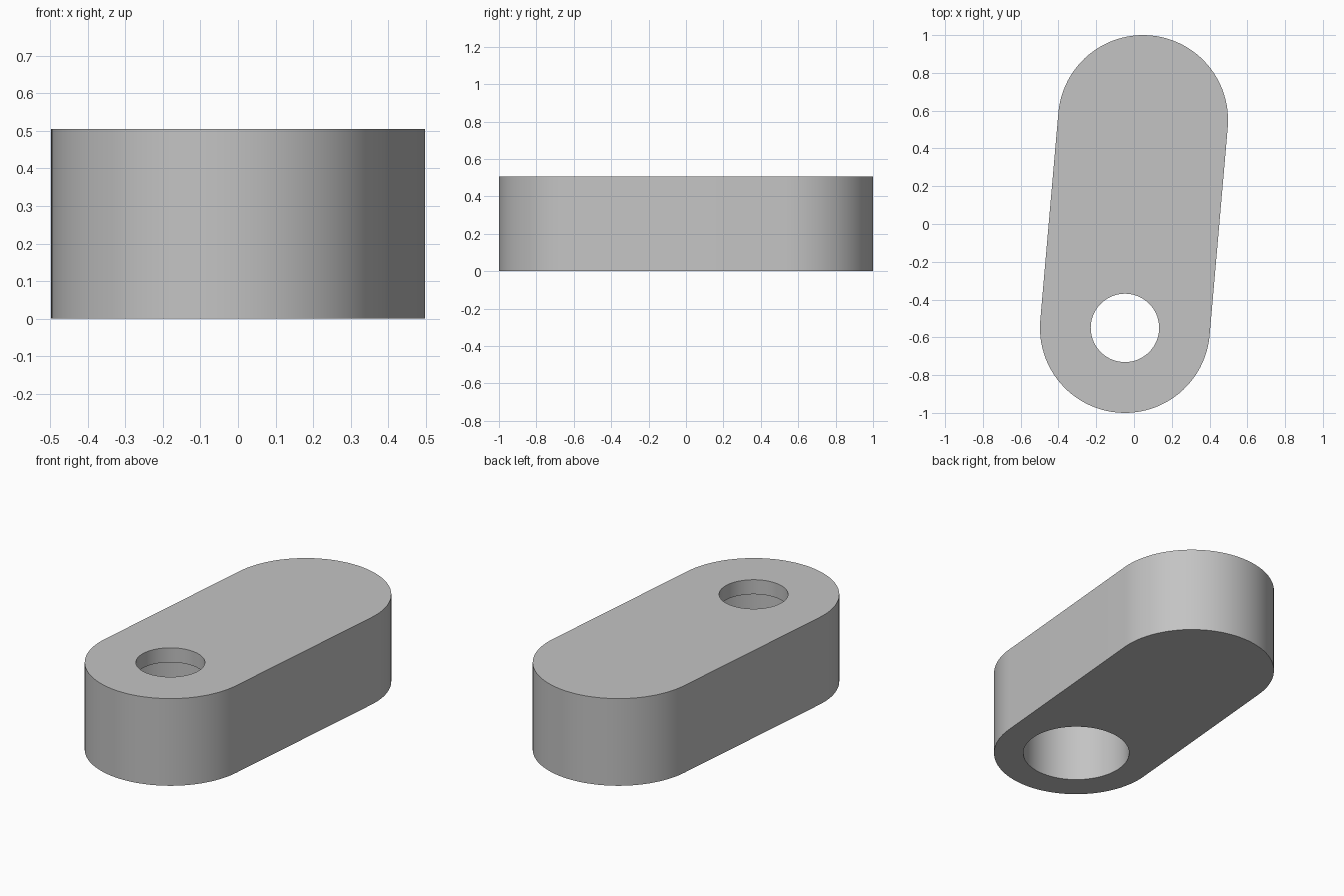
import bpy, bmesh, math
from mathutils import Vector

if "Cube" in bpy.data.objects:
    bpy.data.objects.remove(bpy.data.objects["Cube"], do_unlink=True)

HEIGHT = 0.505
RADIUS = 0.45
BACK_END = Vector((0.048, 0.55, 0))
FRONT_END = -BACK_END
HOLE_RADIUS, BORE_RADIUS = 0.181, 0.29
LIP = 0.084          # thickness left around the small hole
STEPS = 48           # segments per half circle

grey = bpy.data.materials.new("plain_grey")
grey.use_nodes = True
colour = (0.55, 0.55, 0.55, 1)
grey.diffuse_color = colour
grey.node_tree.nodes["Principled BSDF"].inputs["Base Color"].default_value = colour


def arc(centre, radius, start, sweep, steps):
    return [centre + radius * Vector((math.cos(start + sweep * i / steps),
                                      math.sin(start + sweep * i / steps), 0))
            for i in range(steps + 1)]


def prism(name, outline, bottom, top):
    bm = bmesh.new()
    face = bm.faces.new([bm.verts.new((p.x, p.y, bottom)) for p in outline])
    new = bmesh.ops.extrude_face_region(bm, geom=[face])["geom"]
    bmesh.ops.translate(bm, vec=(0, 0, top - bottom),
                        verts=[v for v in new if isinstance(v, bmesh.types.BMVert)])
    bmesh.ops.recalc_face_normals(bm, faces=bm.faces)
    mesh = bpy.data.meshes.new(name)
    bm.to_mesh(mesh)
    bm.free()
    mesh.materials.append(grey)
    obj = bpy.data.objects.new(name, mesh)
    bpy.context.collection.objects.link(obj)
    return obj


# Link body: two round ends joined by straight tangent sides
tilt = math.atan2(BACK_END.y, BACK_END.x) - math.pi / 2
outline = (arc(BACK_END, RADIUS, tilt, math.pi, STEPS)
           + arc(FRONT_END, RADIUS, tilt + math.pi, math.pi, STEPS))
body = prism("link_body", outline, 0, HEIGHT)

# Small through hole on top, wide bore underneath
cutters = []
for name, radius, bottom, top in (
        ("bore_cutter", BORE_RADIUS, -0.1, HEIGHT - LIP),
        ("hole_cutter", HOLE_RADIUS, HEIGHT - 2 * LIP, HEIGHT + 0.1)):
    circle = arc(FRONT_END, radius, 0, 2 * math.pi, 2 * STEPS)[:-1]
    cutter = prism(name, circle, bottom, top)
    cutter.hide_render = True
    cutters.append(cutter)

bpy.ops.object.select_all(action='DESELECT')
bpy.context.view_layer.objects.active = body
body.select_set(True)
for cutter in cutters:
    mod = body.modifiers.new(cutter.name, 'BOOLEAN')
    mod.operation = 'DIFFERENCE'
    mod.solver = 'EXACT'
    mod.object = cutter
    bpy.ops.object.modifier_apply(modifier=mod.name)
    bpy.data.objects.remove(cutter, do_unlink=True)

bpy.ops.object.shade_smooth_by_angle(angle=math.radians(30))
